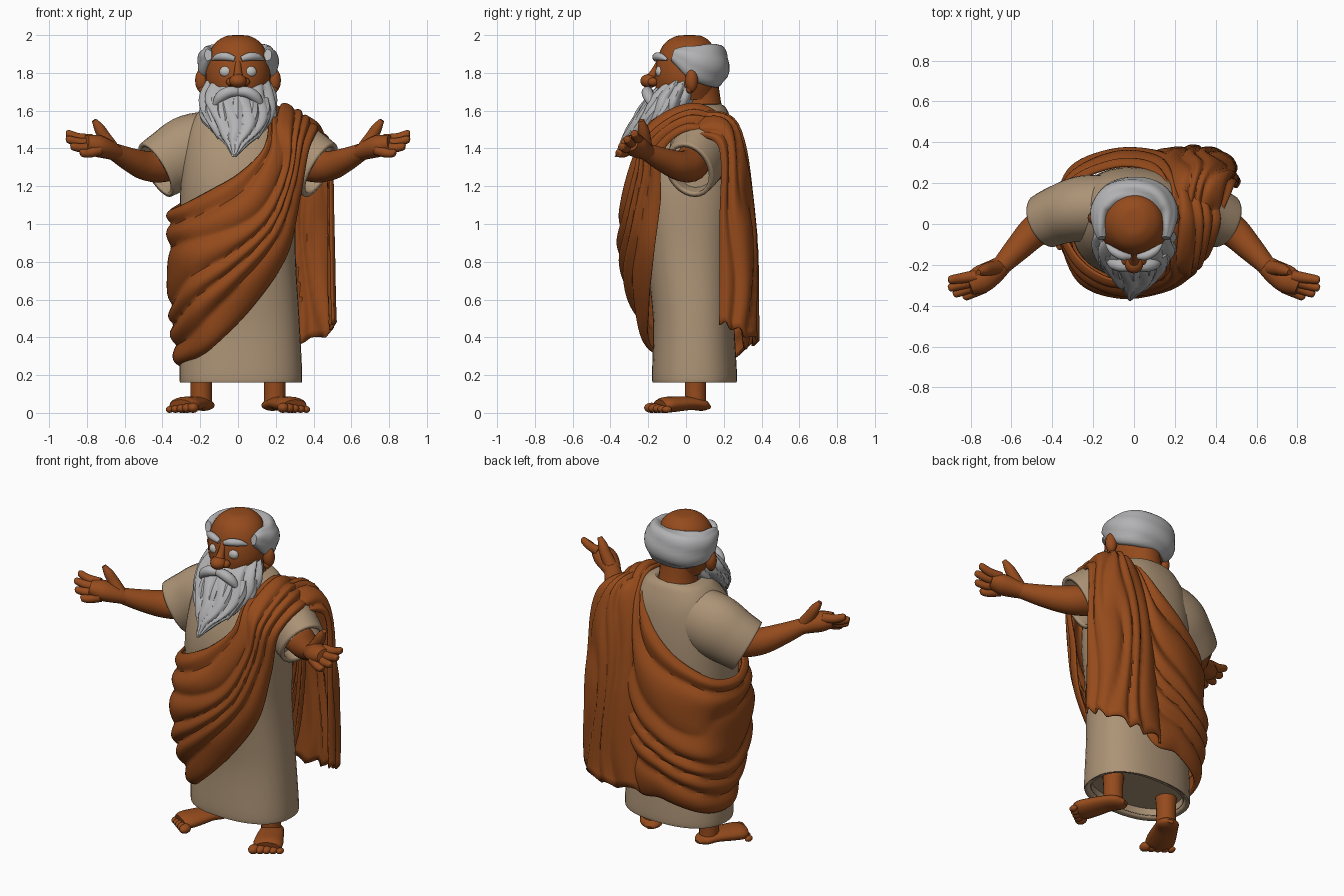
import bpy, bmesh
from math import sin, cos, pi, radians
from mathutils import Vector

if "Cube" in bpy.data.objects:
    bpy.data.objects.remove(bpy.data.objects["Cube"], do_unlink=True)


def material(name, color):
    mat = bpy.data.materials.new(name)
    mat.use_nodes = True
    mat.diffuse_color = (*color, 1)
    mat.node_tree.nodes["Principled BSDF"].inputs["Base Color"].default_value = (*color, 1)
    return mat


skin = material("brown skin", (.3, .07, .012))
cloak_cloth = material("rust cloth", (.3, .069, .011))
linen = material("tan linen", (.41, .29, .18))
white_hair = material("grey hair", (.45, .45, .46))
eye_white = material("eye white", (.53, .51, .48))


def finish(obj, mat, angle=40):
    obj.data.materials.append(mat)
    bpy.ops.object.select_all(action="DESELECT")
    obj.select_set(True)
    bpy.context.view_layer.objects.active = obj
    bpy.ops.object.shade_smooth_by_angle(angle=radians(angle))
    return obj


def spline(points, steps, closed=False):
    """Smooth curve through points of any dimension."""
    pts = [Vector(p) for p in points]
    n = len(pts)
    pick = (lambda k: pts[k % n]) if closed else (lambda k: pts[max(0, min(n - 1, k))])
    out = []
    for i in range(n if closed else n - 1):
        a, b, c, d = (pick(i + k) for k in (-1, 0, 1, 2))
        for s in range(steps):
            t = s / steps
            out.append(b + (c - a) * (t / 2) + (a * 2 - b * 5 + c * 4 - d) * (t * t / 2)
                       + (b * 3 - a - c * 3 + d) * (t ** 3 / 2))
    return out if closed else out + [pts[-1]]


def sheet(name, rows, mat, loop_rows=False, loop_ring=True, cap=True, thick=0, angle=40):
    """Quad surface through rows of points."""
    bm = bmesh.new()
    v = [[bm.verts.new(p) for p in row] for row in rows]
    n, m = len(v), len(v[0])
    for i in range(n if loop_rows else n - 1):
        for j in range(m if loop_ring else m - 1):
            k, l = (i + 1) % n, (j + 1) % m
            bm.faces.new((v[i][j], v[k][j], v[k][l], v[i][l]))
    if cap:
        bm.faces.new(v[0])
        bm.faces.new(v[-1][::-1])
    mesh = bpy.data.meshes.new(name)
    bm.to_mesh(mesh)
    bm.free()
    obj = bpy.data.objects.new(name, mesh)
    bpy.context.collection.objects.link(obj)
    if thick:
        mod = obj.modifiers.new("thickness", "SOLIDIFY")
        mod.thickness, mod.offset = thick, -1
    return finish(obj, mat, angle)


def tube(name, points, mat, flat=1, sides=14, ridges=0, cap=True, thick=0):
    """Tapered tube through (x, y, z, radius)."""
    path = spline(points, 5)
    pos = [p.xyz for p in path]
    span = (pos[-1] - pos[0]).normalized()
    up = Vector((0, 1, 0)) if abs(span.z) > .9 else Vector((0, 0, 1))
    rows = []
    for i, p in enumerate(path):
        t = (pos[min(i + 1, len(pos) - 1)] - pos[max(i - 1, 0)]).normalized()
        a = t.cross(up).normalized()
        b = a.cross(t)
        ring = []
        for j in range(sides):
            w = 2 * pi * j / sides
            r = p.w * (1 + .14 * abs(sin(ridges * w / 2 + i * .12)) if ridges else 1)
            ring.append(pos[i] + a * (r * cos(w)) + b * (r * flat * sin(w)))
        rows.append(ring)
    return sheet(name, rows, mat, cap=cap, thick=thick)


def loft(name, rings, mat, sides=40, ridges=0, cap=True, thick=0, power=1):
    """Stacked ellipses (cx, cy, z, rx, ry), listed from the top down."""
    rows = []
    for i, (cx, cy, z, rx, ry) in enumerate(spline(rings, 6)):
        row = []
        for j in range(sides):
            w = 2 * pi * j / sides
            g = 1 + (.13 * abs(sin(ridges * w / 2 + sin(i * .25))) - .06 if ridges else 0)
            c, s = cos(w), sin(w)
            row.append((cx + rx * g * abs(c) ** power * (1 if c > 0 else -1),
                        cy + ry * g * abs(s) ** power * (1 if s > 0 else -1), z))
        rows.append(row)
    return sheet(name, rows, mat, cap=cap, thick=thick)


def ball(name, loc, size, mat):
    bpy.ops.mesh.primitive_uv_sphere_add(segments=20, ring_count=12, location=loc)
    obj = bpy.context.object
    obj.name, obj.scale = name, size
    return finish(obj, mat, 60)


def cloth(name, stations, folds, closed):
    """Cloth through control stations, with rounded folds running along it."""
    cols = [spline(s, 20) for s in stations]
    rows = list(zip(*[spline([c[j] for c in cols], 9, closed) for j in range(len(cols[0]))]))
    n, m = len(rows), len(rows[0])
    out = []
    for i in range(n):
        nxt, prv = (rows[(i + 1) % n], rows[i - 1]) if closed else (rows[min(i + 1, n - 1)], rows[max(i - 1, 0)])
        depth = min(.028, .012 + .12 * (rows[i][0] - rows[i][-1]).length / folds)
        row = []
        for j in range(m):
            v = j / (m - 1)
            normal = (nxt[j] - prv[j]).cross(rows[i][min(j + 1, m - 1)] - rows[i][max(j - 1, 0)]).normalized()
            swing = .4 * sin(4 * pi * i / n + 5 * v) + .4 * sin(9 * v)
            bump = abs(sin(pi * (folds * v + swing * sin(pi * v))))
            row.append(rows[i][j] + normal * (depth * (bump - .6)))
            if not closed:
                row[-1].z += .04 * (bump - .5) * (i / n) ** 8
        out.append(row)
    return sheet(name, out, mat=cloak_cloth, loop_rows=closed, loop_ring=False, cap=False, thick=.014, angle=50)


# Tunic
loft("tunic", [(0, .07, 1.635, .13, .115), (0, .06, 1.6, .205, .16), (0, .035, 1.46, .28, .23),
               (0, .01, 1.2, .305, .27), (0, .02, .85, .305, .235), (.01, .04, .5, .315, .215),
               (.015, .045, .2, .325, .225), (.015, .045, .16, .318, .218)],
     linen, cap=False, thick=.04, power=.85)
loft("tunic_lining", [(.015, .045, .24, .29, .19), (.015, .045, .22, .3, .2)], linen)

# Draped cloak: a band around the body and over the left shoulder
cloth("cloak_wrap", [
    [(.16, .06, 1.6), (.24, .05, 1.635), (.34, .04, 1.59), (.43, .03, 1.5)],
    [(.16, -.15, 1.55), (.22, -.2, 1.53), (.31, -.2, 1.46), (.38, -.13, 1.38)],
    [(.13, -.25, 1.4), (.21, -.28, 1.33), (.28, -.25, 1.24), (.335, -.14, 1.12)],
    [(0, -.29, 1.27), (.09, -.34, 1.1), (.18, -.3, .96), (.27, -.18, .83)],
    [(-.16, -.27, 1.18), (-.1, -.35, .95), (-.03, -.33, .73), (.08, -.21, .55)],
    [(-.3, -.16, 1.11), (-.28, -.26, .85), (-.25, -.26, .58), (-.15, -.2, .33)],
    [(-.37, .02, 1.08), (-.365, 0, .8), (-.355, 0, .5), (-.32, 0, .25)],
    [(-.31, .2, 1.12), (-.33, .24, .85), (-.31, .26, .55), (-.28, .23, .27)],
    [(-.12, .29, 1.24), (-.1, .35, .95), (-.08, .36, .62), (-.06, .33, .34)],
    [(.05, .29, 1.4), (.12, .335, 1.1), (.17, .335, .78), (.18, .31, .43)],
    [(.14, .21, 1.54), (.21, .24, 1.49), (.29, .23, 1.42), (.36, .17, 1.34)]], 6, True)
# Loose end hanging behind the left shoulder
cloth("cloak_tail", [
    [(.42, .03, 1.47), (.37, .03, 1.54), (.29, .03, 1.585), (.2, .03, 1.58)],
    [(.495, .18, 1.4), (.44, .24, 1.48), (.31, .27, 1.53), (.17, .22, 1.52)],
    [(.505, .18, 1), (.47, .31, 1), (.31, .365, 1), (.13, .335, 1)],
    [(.52, .18, .48), (.47, .33, .41), (.3, .38, .37), (.08, .35, .37)]], 5, False)

# Head and neck
loft("head", [(0, .02, 2, .02, .02), (0, .015, 1.992, .07, .075), (0, .01, 1.95, .128, .128), (0, 0, 1.87, .162, .152),
              (0, 0, 1.76, .17, .165), (0, 0, 1.66, .13, .15)], skin)
tube("neck", [(0, .08, 1.54, .13), (0, .075, 1.64, .11), (0, .055, 1.76, .115)], skin, sides=24)
ball("nose_tip", (0, -.195, 1.757), (.046, .047, .037), skin)
tube("nose_bridge", [(0, -.14, 1.86, .016), (0, -.165, 1.81, .02), (0, -.185, 1.77, .03)], skin)

# Hair around the back of the head
half = [(.158, -.07, 1.895, .018), (.162, -.02, 1.88, .036), (.155, .06, 1.85, .056), (.1, .135, 1.84, .064)]
tube("hair", [(-x, y, z, r) for x, y, z, r in half] + [(0, .16, 1.84, .064)] + half[::-1],
     white_hair, flat=1.6, sides=32, ridges=5)

# Beard with hanging locks
loft("beard", [(0, -.03, 1.76, .16, .08), (0, -.06, 1.69, .19, .125), (0, -.1, 1.62, .195, .135),
               (0, -.16, 1.54, .165, .13), (0, -.22, 1.47, .115, .11), (-.005, -.28, 1.42, .06, .07),
               (-.02, -.365, 1.355, .01, .012)], white_hair, sides=72, ridges=12)
for k in range(-3, 4):
    a = radians(k * 27)
    tube("beard_lock", [(.165 * sin(a), -.08 - .1 * cos(a), 1.66, .03),
                        (.17 * sin(a), -.11 - .13 * cos(a), 1.57, .036),
                        (.13 * sin(a), -.17 - .15 * cos(a), 1.48 - .05 * cos(a) + .02 * (k % 2), .004)],
         white_hair, sides=8)

# Paired parts
for s, side in ((1, "left"), (-1, "right")):
    def mirrored(points):
        return [(p[0] * s, *p[1:]) for p in points]

    def limb(part, points, mat, **options):
        return tube(side + "_" + part, mirrored(points), mat, **options)

    def blob(part, loc, size, mat):
        return ball(side + "_" + part, mirrored([loc])[0], size, mat)

    # Face
    blob("eye", (.064, -.138, 1.807), (.034, .023, .03), eye_white)
    blob("nostril", (.038, -.175, 1.752), (.025, .028, .023), skin)
    blob("ear", (.193, .03, 1.76), (.034, .034, .062), skin)
    blob("ear_lobe", (.188, .02, 1.715), (.022, .02, .025), skin)
    limb("eyebrow", [(.018, -.16, 1.873, .014), (.06, -.155, 1.886, .022), (.105, -.13, 1.884, .019),
                     (.135, -.1, 1.87, .006)], white_hair)
    limb("moustache", [(-.01, -.195, 1.7, .022), (.05, -.205, 1.698, .03), (.1, -.195, 1.665, .027),
                       (.135, -.18, 1.61, .004)], white_hair)

    # Sleeve and arm
    limb("sleeve", [(.1, .08, 1.41, .16), (.25, .075, 1.385, .162), (.36, .047, 1.33, .146), (.435, .015, 1.285, .136)],
         linen, sides=28, flat=1.2, cap=False, thick=.025)
    limb("arm", [(.2, .05, 1.38, .09), (.38, .03, 1.315, .09), (.48, -.03, 1.308, .08), (.57, -.12, 1.34, .064),
                 (.655, -.21, 1.382, .046)], skin, sides=20)
    limb("palm", [(.63, -.19, 1.37, .044), (.69, -.235, 1.395, .06), (.75, -.272, 1.415, .068),
                  (.81, -.3, 1.428, .05)], skin, flat=.85, sides=18)
    limb("thumb", [(.67, -.215, 1.405, .038), (.71, -.22, 1.465, .033), (.735, -.228, 1.508, .028),
                   (.762, -.237, 1.55, .013)], skin)
    for f, tip in enumerate([(.91, -.275, 1.482), (.91, -.315, 1.45), (.885, -.345, 1.41), (.835, -.36, 1.375)]):
        base = Vector((.775 - .014 * f, -.255 - .018 * f, 1.447 - .018 * f))
        end = Vector(tip)
        middle = base.lerp(end, .55) - Vector((0, 0, .008))
        limb("finger", [(*base, .03), (*middle, .025), (*base.lerp(end, .92), .02), (*end, .008)], skin, sides=10)

    # Leg, foot and toes, turned outward
    limb("leg", [(.19, .05, .4, .08), (.195, .05, .2, .06), (.195, .05, .12, .057), (.195, .05, .05, .058)], skin)
    limb("foot", [(.165, .125, .03, .02), (.178, .09, .04, .06), (.215, .025, .05, .07), (.258, -.06, .046, .082),
                  (.285, -.11, .042, .084), (.3, -.138, .036, .07)], skin, flat=.5, sides=20)
    for t in range(5):
        size = .036 - .003 * t
        blob("toe", (.238 + .031 * t, -.182 + .02 * t, size * .75), (size * .85, size * 1.1, size * .75), skin)
